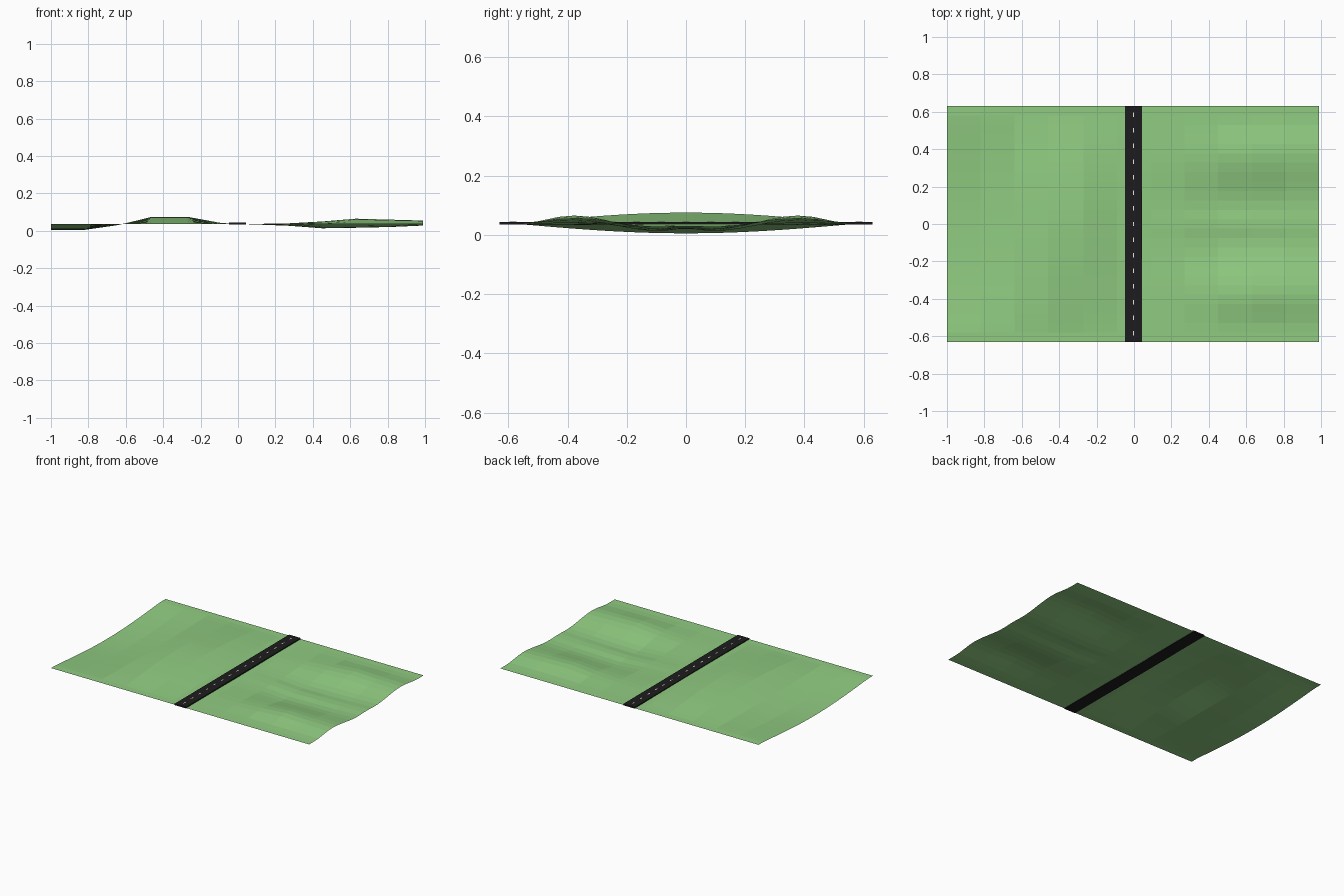
import bpy, bmesh, math

if "Cube" in bpy.data.objects:
    bpy.data.objects.remove(bpy.data.objects["Cube"])

HALF_Y = 0.63
ROWS = 25
BASE = 0.037


def material(name, color):
    m = bpy.data.materials.new(name)
    m.diffuse_color = (*color, 1)
    m.use_nodes = True
    m.node_tree.nodes["Principled BSDF"].inputs["Base Color"].default_value = m.diffuse_color
    return m


grass = material("grass_green", (0.28, 0.60, 0.22))
asphalt = material("asphalt_black", (0.012, 0.012, 0.013))
paint = material("road_paint", (0.85, 0.82, 0.7))


def make_object(name, bm, mat):
    mesh = bpy.data.meshes.new(name)
    bm.to_mesh(mesh)
    bm.free()
    obj = bpy.data.objects.new(name, mesh)
    obj.data.materials.append(mat)
    bpy.context.collection.objects.link(obj)
    return obj


def sheet(name, columns, height):
    """Flat-faced ground grid from columns of (x, shape parameters)."""
    bm = bmesh.new()
    grid = []
    for x, *params in columns:
        ys = [-HALF_Y + 2 * HALF_Y * j / ROWS for j in range(ROWS + 1)]
        grid.append([bm.verts.new((x, y, height(y, *params))) for y in ys])
    for a, b in zip(grid, grid[1:]):
        for j in range(ROWS):
            bm.faces.new((a[j], b[j], b[j + 1], a[j + 1]))
    return make_object(name, bm, grass)


# left field: one broad swell or hollow across each column
def swell(y, amount):
    t = min(abs(y) / 0.57, 1)
    return BASE + amount * math.cos(t * math.pi / 2)


sheet("left_field",
      [(-1.0, -0.032), (-0.82, -0.032), (-0.64, -0.006), (-0.46, 0.038),
       (-0.27, 0.038), (-0.09, 0.005), (-0.04, 0.002)], swell)


# right field: two ridges either side of a central valley with a small rib
def ridges(y, ridge, valley, rib):
    a = abs(y)
    keys = [(0, valley + rib), (0.09, valley), (0.38, ridge),
            (0.57, BASE), (HALF_Y, BASE)]
    for (y0, z0), (y1, z1) in zip(keys, keys[1:]):
        if a <= y1 + 1e-6:
            t = (a - y0) / (y1 - y0)
            return z0 + (z1 - z0) * (1 - math.cos(math.pi * t)) / 2
    return BASE


sheet("right_field",
      [(0.035, 0.037, 0.036, 0), (0.09, 0.037, 0.034, 0),
       (0.27, 0.040, 0.027, 0.003), (0.45, 0.050, 0.013, 0.008),
       (0.63, 0.065, 0.016, 0.007), (0.81, 0.060, 0.020, 0.005),
       (0.99, 0.055, 0.028, 0.003)], ridges)


def add_box(bm, x0, x1, y0, y1, z0, z1):
    verts = bmesh.ops.create_cube(bm, size=1)["verts"]
    bmesh.ops.scale(bm, vec=(x1 - x0, y1 - y0, z1 - z0), verts=verts)
    bmesh.ops.translate(bm, vec=((x0 + x1) / 2, (y0 + y1) / 2, (z0 + z1) / 2),
                        verts=verts)


# road slab
bm = bmesh.new()
add_box(bm, -0.047, 0.042, -HALF_Y, HALF_Y, 0.034, 0.044)
make_object("road", bm, asphalt)

# dashed centre line
bm = bmesh.new()
for i in range(15):
    y = (i - 7) * 0.0835
    add_box(bm, -0.0065, -0.0005, y - 0.012, y + 0.012, 0.0438, 0.0446)
make_object("centre_dashes", bm, paint)
